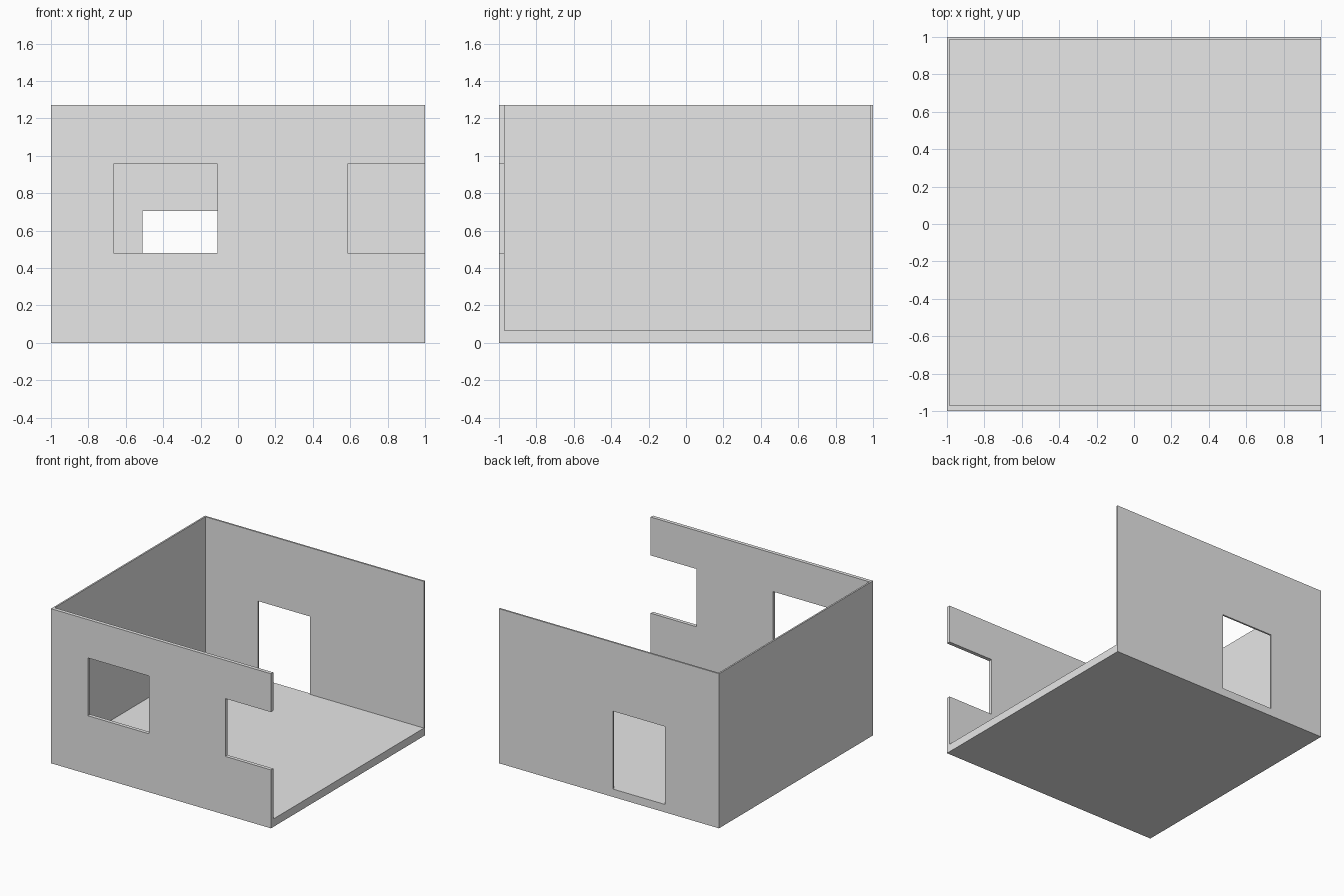
import bpy

if "Cube" in bpy.data.objects:
    bpy.data.objects.remove(bpy.data.objects["Cube"], do_unlink=True)

HEIGHT, FLOOR = 1.27, 0.065
FRONT_IN, BACK_IN, SIDE_IN = -0.97, 0.986, -0.987   # inner wall faces

grey = bpy.data.materials.new("plain_grey")
grey.use_nodes = True
grey.diffuse_color = (0.8, 0.8, 0.8, 1)
grey.node_tree.nodes["Principled BSDF"].inputs["Base Color"].default_value = (0.8, 0.8, 0.8, 1)


def box(name, x, y, z):
    """Box from (low, high) ranges on each axis."""
    bpy.ops.mesh.primitive_cube_add(size=1)
    obj = bpy.context.object
    obj.name = name
    for v in obj.data.vertices:
        v.co = [r[0] if c < 0 else r[1] for c, r in zip(v.co, (x, y, z))]
    obj.data.materials.append(grey)
    return obj


# Solid block that becomes the floor and three walls
room = box("room_shell", (-1, 1), (-1, 1), (0, HEIGHT))

# Interior (open at the top and +x side), then the wall openings
front, back = (-1.2, -0.9), (0.9, 1.2)
cutters = [
    box("interior_cutter", (SIDE_IN, 1.2), (FRONT_IN, BACK_IN), (FLOOR, 1.5)),
    box("front_window_cutter", (-0.665, -0.11), front, (0.48, 0.955)),
    box("front_notch_cutter", (0.585, 1.2), front, (0.48, 0.955)),
    box("back_door_cutter", (-0.51, -0.035), back, (FLOOR, 0.705)),
]
for cutter in cutters:
    cutter.hide_render = True
    mod = room.modifiers.new(cutter.name, 'BOOLEAN')
    mod.operation = 'DIFFERENCE'
    mod.solver = 'EXACT'
    mod.object = cutter

# Bake the cuts and discard the cutters
bpy.context.view_layer.update()
baked = bpy.data.meshes.new_from_object(
    room.evaluated_get(bpy.context.evaluated_depsgraph_get()))
room.modifiers.clear()
room.data = baked
for cutter in cutters:
    bpy.data.objects.remove(cutter, do_unlink=True)
